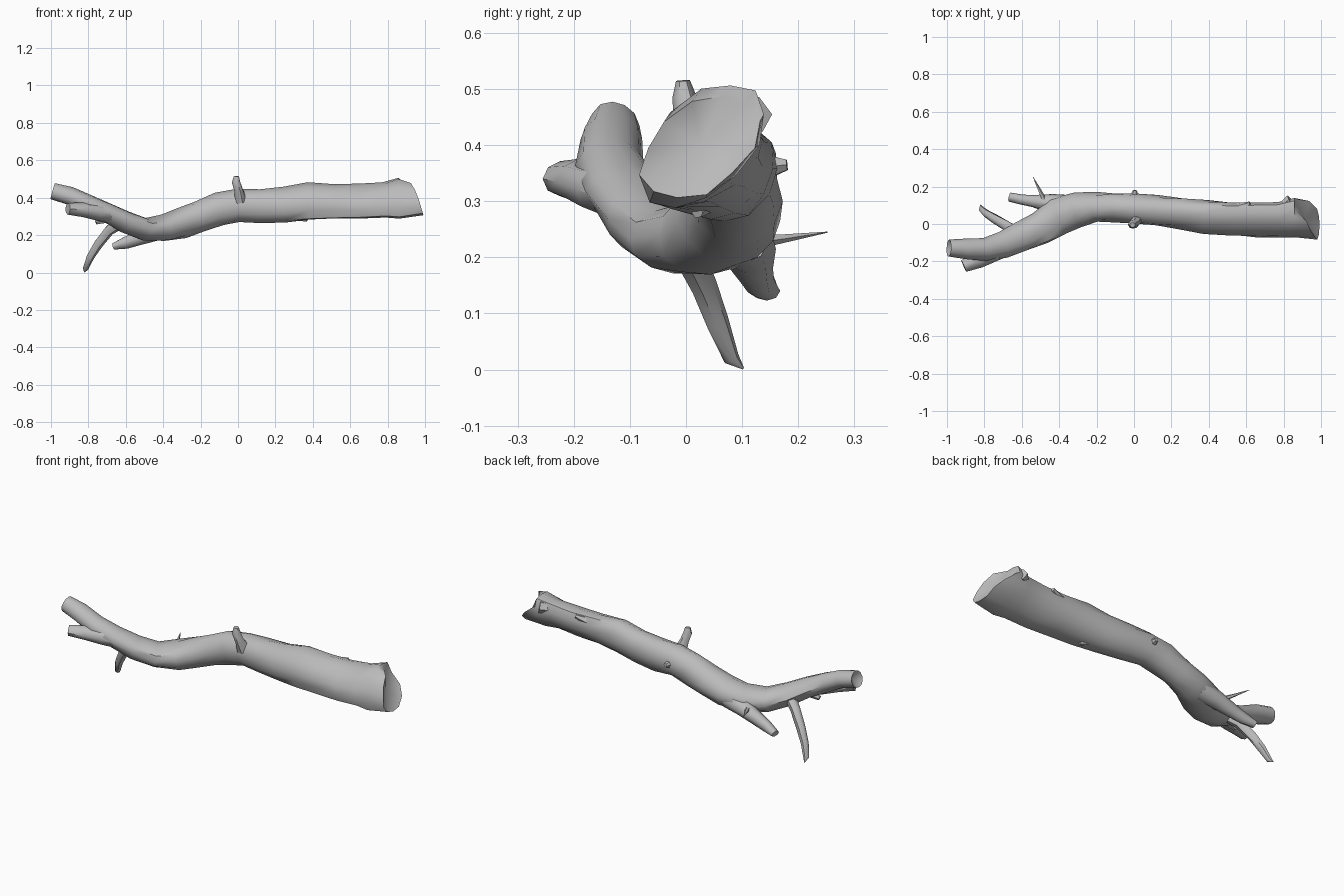
import bpy, bmesh, math, random
from mathutils import Vector

random.seed(4)
bark = bpy.data.materials.new("grey_bark")
bark.diffuse_color = (0.5, 0.5, 0.5, 1)


def limb(name, rings, sides=10, rough=0.06, shape=None, dent=0.0, angle=50):
    """Tube through rings (x, y, z, side radius, up radius); shape() may move each ring point."""
    bm = bmesh.new()
    pts = [Vector(r[:3]) for r in rings]
    whole = (pts[-1] - pts[0]).normalized()
    ref = Vector((0, 0, 1)) if abs(whole.z) < 0.65 else Vector((0, 1, 0))
    loops = []
    for i, r in enumerate(rings):
        t = (pts[min(i + 1, len(pts) - 1)] - pts[max(i - 1, 0)]).normalized()
        side = t.cross(ref).normalized()
        up = side.cross(t)
        loop = []
        for k in range(sides):
            a = 2 * math.pi * k / sides
            s = 1 + random.uniform(-rough, rough)
            co = pts[i] + side * (math.cos(a) * r[3] * s) + up * (math.sin(a) * r[4] * s)
            if shape:
                co = shape(co, pts[i], i == len(rings) - 1)
            loop.append(bm.verts.new(co))
        loops.append(loop)
    for a, b in zip(loops, loops[1:]):
        for k in range(sides):
            n = (k + 1) % sides
            bm.faces.new((a[k], a[n], b[n], b[k]))
    # broken ends: fans around a slightly sunken centre
    for loop, inner in ((loops[0], pts[1]), (loops[-1], pts[-2])):
        c = sum((v.co for v in loop), Vector()) / sides
        mid = bm.verts.new(c + (inner - c).normalized() * dent)
        for k in range(sides):
            bm.faces.new((loop[k], loop[(k + 1) % sides], mid))
    bmesh.ops.recalc_face_normals(bm, faces=bm.faces)
    me = bpy.data.meshes.new(name)
    bm.to_mesh(me)
    bm.free()
    me.materials.append(bark)
    ob = bpy.data.objects.new(name, me)
    bpy.context.collection.objects.link(ob)
    bpy.context.view_layer.objects.active = ob
    ob.select_set(True)
    bpy.ops.object.shade_smooth_by_angle(angle=math.radians(angle))
    ob.select_set(False)
    return ob


def trunk_shape(co, centre, last):
    """Lean the thick half's section to the rear and cut its end back at the top rear."""
    lean = 0.45 * min(1, max(0, (centre.x - 0.1) / 0.6))
    y = co.y + lean * (co.z - centre.z)
    x = co.x
    if last:
        high, rear = co.z - centre.z, y - centre.y
        x = 0.965 - max(0, high) * 0.4 - max(0, high + rear - 0.06) * 0.7
        x += max(0, -high) * 0.3
    return Vector((min(x, 1.0), y, co.z))


# trunk with its long bent top fork
limb("trunk", [
    (-0.99, -0.130, 0.435, 0.045, 0.046),
    (-0.90, -0.135, 0.410, 0.055, 0.047),
    (-0.80, -0.135, 0.365, 0.060, 0.050),
    (-0.70, -0.110, 0.318, 0.070, 0.052),
    (-0.60, -0.070, 0.268, 0.080, 0.060),
    (-0.50, -0.020, 0.232, 0.092, 0.060),
    (-0.40, 0.040, 0.238, 0.102, 0.071),
    (-0.30, 0.076, 0.265, 0.095, 0.080),
    (-0.20, 0.088, 0.300, 0.080, 0.086),
    (-0.10, 0.088, 0.340, 0.078, 0.090),
    (0.00, 0.080, 0.358, 0.080, 0.091),
    (0.12, 0.071, 0.358, 0.080, 0.092),
    (0.25, 0.055, 0.362, 0.084, 0.093),
    (0.38, 0.036, 0.378, 0.088, 0.100),
    (0.52, 0.027, 0.380, 0.084, 0.096),
    (0.66, 0.022, 0.380, 0.083, 0.093),
    (0.78, 0.022, 0.390, 0.085, 0.098),
    (0.86, 0.032, 0.400, 0.096, 0.112),
    (0.97, 0.024, 0.395, 0.096, 0.092),
], sides=12, shape=trunk_shape, dent=0.03, angle=45)

# raised splinter on the upper rear of the thick end
limb("end_splinter", [
    (0.70, 0.06, 0.425, 0.03, 0.025),
    (0.80, 0.085, 0.445, 0.035, 0.033),
    (0.845, 0.115, 0.455, 0.045, 0.036),
], sides=6)

# short lower fork at the thin end
limb("lower_fork", [
    (-0.66, -0.105, 0.305, 0.055, 0.045),
    (-0.75, -0.150, 0.322, 0.052, 0.043),
    (-0.83, -0.190, 0.335, 0.045, 0.040),
    (-0.91, -0.225, 0.340, 0.033, 0.030),
], sides=8)

# rear stump branch
limb("rear_branch", [
    (-0.34, 0.095, 0.240, 0.060, 0.058),
    (-0.44, 0.108, 0.215, 0.050, 0.045),
    (-0.54, 0.122, 0.180, 0.033, 0.036),
    (-0.60, 0.130, 0.160, 0.027, 0.032),
    (-0.665, 0.145, 0.140, 0.024, 0.018),
], sides=8)

# drooping twig that touches the ground
limb("drooping_twig", [
    (-0.62, -0.050, 0.275, 0.035, 0.035),
    (-0.69, -0.005, 0.225, 0.028, 0.028),
    (-0.75, 0.030, 0.150, 0.025, 0.025),
    (-0.79, 0.055, 0.085, 0.021, 0.021),
    (-0.815, 0.080, 0.020, 0.015, 0.015),
    (-0.82, 0.102, 0.002, 0.002, 0.002),
], sides=7)

# thin rear spike
limb("rear_spike", [
    (-0.47, 0.110, 0.225, 0.014, 0.014),
    (-0.50, 0.170, 0.233, 0.010, 0.008),
    (-0.54, 0.252, 0.245, 0.001, 0.001),
], sides=5)

# snapped knob on top
limb("top_knob", [
    (0.015, 0.030, 0.385, 0.035, 0.038),
    (0.005, 0.005, 0.440, 0.024, 0.026),
    (-0.010, -0.003, 0.485, 0.022, 0.023),
    (-0.008, -0.005, 0.515, 0.014, 0.013),
], sides=7)

# small knots: base, tip, base radius
knots = [
    ("rear", (0.0, 0.13, 0.36), (0.005, 0.18, 0.365), 0.03),
    ("under_fork", (-0.68, -0.11, 0.30), (-0.76, -0.12, 0.268), 0.035),
    ("under_trunk", (0.30, 0.04, 0.31), (0.37, 0.02, 0.28), 0.03),
    ("top", (0.54, 0.08, 0.43), (0.62, 0.11, 0.455), 0.03),
]
for n, a, b, r in knots:
    limb(n + "_knot", [(*a, r, r), (*b, r * 0.35, r * 0.35)], sides=6)
